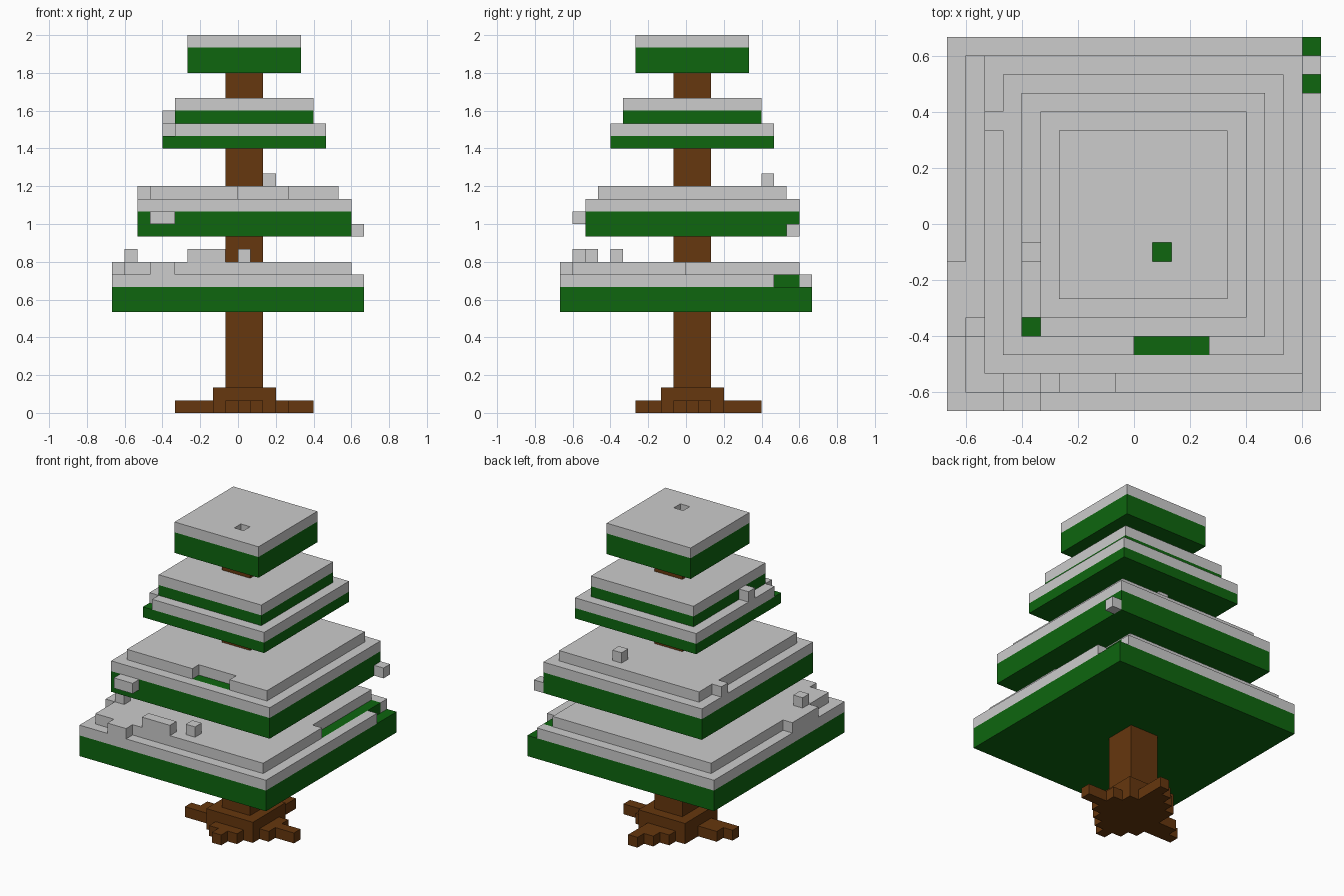
import bpy, bmesh

cube = bpy.data.objects.get("Cube")
if cube:
    bpy.data.objects.remove(cube, do_unlink=True)

U = 1 / 15  # edge of one block


def linear(c):
    c /= 255
    return c / 12.92 if c <= 0.04045 else ((c + 0.055) / 1.055) ** 2.4


def material(name, rgb):
    m = bpy.data.materials.new(name)
    col = tuple(linear(c) for c in rgb) + (1.0,)
    m.diffuse_color = col
    m.use_nodes = True
    m.node_tree.nodes["Principled BSDF"].inputs["Base Color"].default_value = col
    return m


GREEN = material("pine_green", (14, 102, 15))
SNOW = material("snow_grey", (204, 204, 204))
BROWN = material("bark_brown", (102, 55, 14))


def blocks(name, mat, boxes):
    """One object from boxes (x0, x1, y0, y1, z0, z1) in block units."""
    bm = bmesh.new()
    for x0, x1, y0, y1, z0, z1 in boxes:
        made = bmesh.ops.create_cube(bm, size=1)["verts"]
        for v in made:
            v.co = ((x1 if v.co.x > 0 else x0) * U,
                    (y1 if v.co.y > 0 else y0) * U,
                    (z1 if v.co.z > 0 else z0) * U)
    me = bpy.data.meshes.new(name)
    bm.to_mesh(me)
    bm.free()
    me.materials.append(mat)
    ob = bpy.data.objects.new(name, me)
    bpy.context.collection.objects.link(ob)
    return ob


def square(a, b, z0, z1):
    return (a, b, a, b, z0, z1)


def frame(a, b, hx, hy, z0, z1):
    """Square slab a..b with a rectangular hole hx, hy."""
    return [(a, hx[0], a, b, z0, z1), (hx[1], b, a, b, z0, z1),
            (hx[0], hx[1], a, hy[0], z0, z1), (hx[0], hx[1], hy[1], b, z0, z1)]


# Trunk and stepped roots
blocks("trunk", BROWN, [square(-1, 2, 2, 27)])
blocks("trunk_base", BROWN, [square(-2, 3, 0, 2)])
blocks("roots", BROWN, [
    (-5, -2, -1, 0, 0, 1), (-4, -2, 0, 1, 0, 1),      # right side
    (3, 4, -1, 2, 0, 1), (4, 6, 0, 1, 0, 1),          # left side
    (-1, 2, -3, -2, 0, 1), (0, 1, -4, -3, 0, 1),      # front
    (-1, 2, 3, 4, 0, 1), (0, 2, 4, 5, 0, 1), (1, 2, 5, 6, 0, 1),  # back
])

# Foliage tiers: wide slab with a narrower core on top
blocks("bottom_foliage", GREEN, [square(-10, 10, 8, 10), square(-9, 9, 10, 11)])
blocks("lower_foliage", GREEN, [square(-8, 9, 14, 16), square(-7, 8, 16, 17)])
blocks("upper_foliage", GREEN, [square(-6, 7, 21, 22), square(-5, 6, 22, 24)])
blocks("top_foliage", GREEN, [square(-4, 5, 27, 29)])

# Bottom tier snow: rim with a bare corner, cap with a bare strip
blocks("bottom_snow_rim", SNOW, [
    (-10, -9, -10, 10, 10, 11), (9, 10, -10, 7, 10, 11),
    (-9, 9, -10, -9, 10, 11), (-9, 9, 9, 10, 10, 11)])
blocks("bottom_snow_cap", SNOW, [
    (-9, 8, -9, 9, 11, 12), (8, 9, -9, 0, 11, 12),
    (-10, -9, -6, -2, 11, 12), (-7, -5, -10, -9, 11, 12)])
blocks("bottom_snow_lumps", SNOW, [
    (-9, -8, -6, -5, 12, 13), (-4, -1, -9, -8, 12, 13), (0, 1, -8, -7, 12, 13)])

# Lower tier snow
blocks("lower_snow_rim", SNOW, frame(-8, 9, (-7, 8), (-7, 8), 16, 17))
blocks("lower_snow_cap", SNOW, [
    (-7, 8, -6, 8, 17, 18), (-7, 0, -7, -6, 17, 18),
    (4, 8, -7, -6, 17, 18), (-8, -7, 5, 6, 17, 18)])
blocks("lower_snow_lumps", SNOW, [
    (2, 3, 6, 7, 18, 19), (-7, -5, -9, -8, 15, 16), (9, 10, 8, 9, 14, 15)])

# Upper tier snow, one corner bare
blocks("upper_snow_rim", SNOW, [
    (-6, -5, -5, 7, 22, 23), (6, 7, -6, 7, 22, 23),
    (-5, 6, -6, -5, 22, 23), (-5, 6, 6, 7, 22, 23)])
blocks("upper_snow_cap", SNOW, [square(-5, 6, 24, 25)])
blocks("upper_snow_lump", SNOW, [(-6, -5, -2, -1, 23, 24)])

# Top snow with a small hole
blocks("top_snow", SNOW, frame(-4, 5, (1, 2), (-2, -1), 29, 30))
